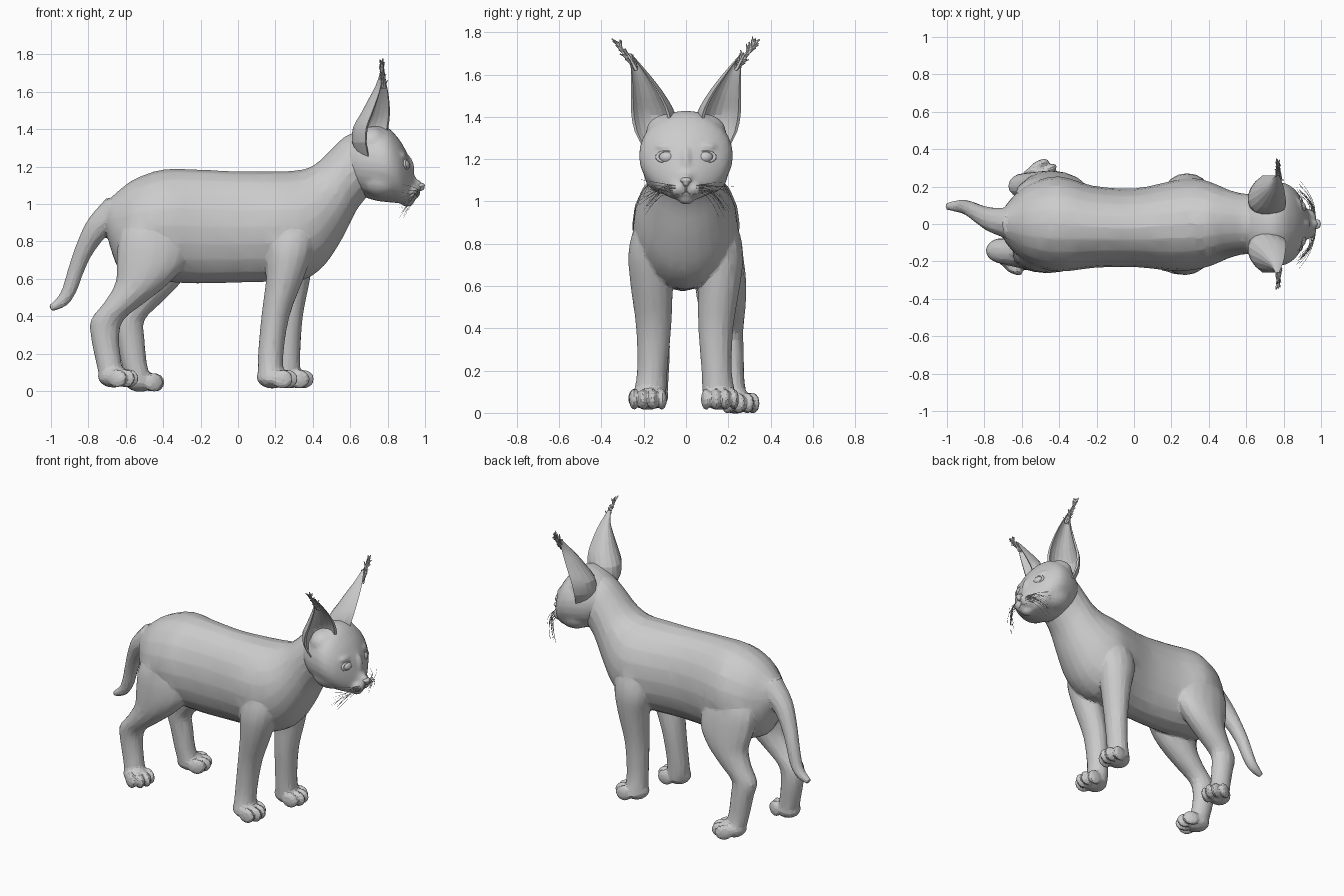
import bpy, bmesh, math, random
from mathutils import Vector, Matrix
from mathutils.bvhtree import BVHTree

if "Cube" in bpy.data.objects:
    bpy.data.objects.remove(bpy.data.objects["Cube"])

random.seed(4)


def finish(name, bm):
    bmesh.ops.recalc_face_normals(bm, faces=bm.faces)
    me = bpy.data.meshes.new(name)
    bm.to_mesh(me)
    bm.free()
    ob = bpy.data.objects.new(name, me)
    bpy.context.collection.objects.link(ob)
    return ob


def pick(*obs):
    bpy.ops.object.select_all(action='DESELECT')
    for o in obs:
        o.select_set(True)
    bpy.context.view_layer.objects.active = obs[0]


def fuse(name, obs, voxel, iterations, ratio, angle):
    """Blend overlapping parts into one skin, then reduce it to facets."""
    pick(*obs)
    if len(obs) > 1:
        bpy.ops.object.join()
    ob = bpy.context.object
    ob.name = name
    m = ob.modifiers.new("skin", 'REMESH')
    m.mode, m.voxel_size = 'VOXEL', voxel
    m = ob.modifiers.new("soften", 'SMOOTH')
    m.factor, m.iterations = .5, iterations
    ob.modifiers.new("facets", 'DECIMATE').ratio = ratio
    for m in [m.name for m in ob.modifiers]:
        bpy.ops.object.modifier_apply(modifier=m)
    bpy.ops.object.shade_smooth_by_angle(angle=math.radians(angle))
    return ob


def catmull(a, b, c, d, t):
    return 0.5 * (2 * b + (c - a) * t + (2 * a - 5 * b + 4 * c - d) * t * t
                  + (3 * b - a - 3 * c + d) * t ** 3)


def loft(name, rings, steps=3):
    """Skin closed rings of points, adding smoothly interpolated rings between."""
    fine, last = [], len(rings) - 1
    for i in range(last):
        q = [rings[max(0, min(last, i + k))] for k in (-1, 0, 1, 2)]
        for s in range(steps):
            fine.append([catmull(*p, s / steps) for p in zip(*q)])
    fine.append(rings[-1])
    bm = bmesh.new()
    vs = [[bm.verts.new(p) for p in r] for r in fine]
    n = len(vs[0])
    for r0, r1 in zip(vs, vs[1:]):
        for j in range(n):
            bm.faces.new((r0[j], r0[(j + 1) % n], r1[(j + 1) % n], r1[j]))
    bm.faces.new(vs[0])
    bm.faces.new(vs[-1])
    return finish(name, bm)


def ellipse(c, a, b, n=16):
    c, a, b = Vector(c), Vector(a), Vector(b)
    return [c + a * math.cos(2 * math.pi * k / n) + b * math.sin(2 * math.pi * k / n)
            for k in range(n)]


def section(xt, zt, xb, zb, w, y=0, n=20):
    """Upright ring from its top point, bottom point and half width."""
    return ellipse(((xt + xb) / 2, y, (zt + zb) / 2), (0, w, 0),
                   ((xt - xb) / 2, 0, (zt - zb) / 2), n)


def blobs(name, items, base=Matrix()):
    """Ellipsoids (centre, radii) joined as one object."""
    bm = bmesh.new()
    for c, r in items:
        m = base @ Matrix.Translation(c) @ Matrix.Diagonal((*r, 1))
        bmesh.ops.create_uvsphere(bm, u_segments=16, v_segments=10, radius=1, matrix=m)
    return finish(name, bm)


def strands(name, paths, radius):
    """Thin tapering hairs."""
    cu = bpy.data.curves.new(name, 'CURVE')
    cu.dimensions = '3D'
    cu.bevel_depth, cu.bevel_resolution = radius, 0
    for path in paths:
        sp = cu.splines.new('POLY')
        sp.points.add(len(path) - 1)
        for k, p in enumerate(path):
            sp.points[k].co = (*p, 1)
            sp.points[k].radius = 1 - 0.7 * k / (len(path) - 1)
    ob = bpy.data.objects.new(name, cu)
    bpy.context.collection.objects.link(ob)
    pick(ob)
    bpy.ops.object.convert(target='MESH')


# Body and neck
parts = [loft("body", [section(*s) for s in (
    (-.72, .96, -.70, .84, .05), (-.69, 1.02, -.68, .76, .10), (-.64, 1.07, -.635, .65, .155),
    (-.55, 1.135, -.55, .60, .22), (-.40, 1.185, -.40, .585, .255), (-.22, 1.185, -.22, .575, .22, -.015),
    (0, 1.175, 0, .58, .21, -.02), (.20, 1.175, .20, .585, .24, -.01), (.31, 1.18, .34, .59, .245),
    (.38, 1.195, .46, .67, .22), (.44, 1.235, .56, .82, .185), (.51, 1.305, .63, .96, .165),
    (.57, 1.36, .69, 1.04, .16), (.64, 1.39, .72, 1.08, .16))])]

# Tail
tail = [Vector(p) for p in ((-.64, 0, .97), (-.75, .02, .875), (-.82, .05, .76), (-.865, .075, .65),
                            (-.90, .09, .545), (-.94, .095, .48), (-1.003, .095, .442))]
rings = []
for i, (p, r) in enumerate(zip(tail, (.09, .068, .051, .043, .039, .033, .019))):
    t = (tail[min(i + 1, 6)] - tail[max(i - 1, 0)]).normalized()
    side = t.cross(Vector((0, 1, 0))).normalized()
    rings.append(ellipse(p, side * r, t.cross(side) * r, 12))
parts.append(loft("tail", rings))

# Legs: (x, y, z, radius x, radius y); the left ones are mirrored and step forward
FRONT = ((.29, .11, 1.0, .06, .06), (.29, .148, .88, .115, .095), (.275, .168, .75, .125, .105),
         (.25, .162, .6, .1, .1), (.20, .153, .4, .075, .083), (.175, .16, .2, .068, .072),
         (.175, .17, .1, .07, .077), (.18, .178, .055, .07, .08))
HIND = ((-.44, .11, 1.0, .10, .06), (-.45, .148, .85, .18, .1), (-.46, .158, .7, .19, .105),
        (-.51, .16, .58, .145, .095), (-.61, .155, .47, .108, .078), (-.70, .145, .38, .087, .067),
        (-.71, .14, .28, .075, .064), (-.69, .145, .15, .068, .062), (-.67, .155, .07, .07, .068))


def leg(name, table, side, dx, dy):
    rings = []
    for x, y, z, rx, ry in table:
        t = max(0, min(1, (.8 - z) / .5))
        rings.append(ellipse((x + dx * t, side * (y + dy * t), z), (rx, 0, 0), (0, ry, 0)))
    return loft(name, rings)


parts += [leg("right_front_leg", FRONT, -1, 0, 0), leg("left_front_leg", FRONT, 1, .09, -.015),
          leg("right_hind_leg", HIND, -1, 0, 0), leg("left_hind_leg", HIND, 1, .135, .07)]

# Paws with four toes each
paw_parts = [((0, 0, .06), (.086, .076, .06))]
for lat, fwd in ((-.066, .052), (-.023, .08), (.023, .08), (.066, .052)):
    paw_parts.append(((fwd, lat, .05), (.056, .024, .05)))
for x, y, z, turn in ((.185, -.18, .014, 0), (.27, .155, .014, 6), (-.665, -.16, .018, -25), (-.525, .235, -.004, 25)):
    base = Matrix.Translation((x, y, z)) @ Matrix.Rotation(math.radians(turn), 4, 'Z')
    parts.append(blobs("paw", paw_parts, base))
fuse("body_legs_paws_and_tail", parts, .0085, 6, .06, 11)

# Head with cheeks, brow, nose bridge, muzzle and chin
skull = loft("skull", [section(x, zt, x, zb, w, 0, 28) for x, zt, zb, w in (
    (.54, 1.32, 1.14, .10), (.64, 1.395, 1.055, .18), (.73, 1.43, 1.02, .216), (.80, 1.41, 1.01, .22),
    (.855, 1.355, 1.005, .19), (.89, 1.30, 1.0, .145), (.915, 1.245, 1.0, .10),
    (.935, 1.17, 1.01, .06), (.955, 1.135, 1.03, .035))])
face = [((.89, 0, 1.18), (.055, .036, .09)), ((.955, 0, 1.10), (.032, .03, .03)), ((.905, 0, 1.02), (.04, .045, .034))]
for s in (-1, 1):
    face += [((.918, s * .034, 1.062), (.058, .05, .044)), ((.77, s * .10, 1.135), (.12, .10, .10)),
             ((.862, s * .085, 1.258), (.04, .065, .024)), ((.72, s * .08, 1.33), (.09, .11, .085))]
head = fuse("head", [skull, blobs("face", face)], .009, 7, .35, 40)
tree = BVHTree.FromObject(head, bpy.context.evaluated_depsgraph_get())


def on_face(y, z):
    """Point and normal on the face, seen from the front."""
    p, n = tree.ray_cast(Vector((2, y, z)), Vector((-1, 0, 0)))[:2]
    return p, n


# Nose and mouth
nose = blobs("nose", [((.975, 0, 1.10), (.025, .028, .014)), ((.975, 0, 1.086), (.022, .015, .016))])
fuse("nose", [nose], .004, 3, .5, 40)
mouth = [[on_face(s * y, z)[0] for y, z in ((.001, 1.07), (.002, 1.048), (.02, 1.035), (.045, 1.034), (.065, 1.042))]
         for s in (-1, 1)]
strands("mouth_line", mouth, .004)

# (z, front x, y, half width, depth)
EAR = ((1.25, .73, .15, .06, .10), (1.33, .735, .158, .10, .135), (1.41, .745, .168, .108, .14),
       (1.48, .762, .183, .092, .115), (1.56, .775, .208, .061, .085), (1.63, .78, .235, .031, .05),
       (1.70, .77, .268, .008, .012))


def crescent(z, xf, cy, w, d, side):
    """Cupped ear section, open to the front and turned outward."""
    c, yaw = Vector((xf, side * cy, z)), math.radians(33)
    out = Vector((-math.sin(yaw), side * math.cos(yaw), 0))
    back = Vector((-math.cos(yaw), -side * math.sin(yaw), 0))
    arc = [math.pi * k / 10 for k in range(11)]
    return ([c + back * d * math.sin(t) + out * w * math.cos(t) for t in arc]
            + [c + back * .75 * d * math.sin(t) + out * .86 * w * math.cos(t) for t in reversed(arc)])


for side, tag in ((-1, "right"), (1, "left")):
    # Ears
    pick(loft(tag + "_ear", [crescent(*e, side) for e in EAR], 2))
    bpy.ops.object.shade_smooth_by_angle(angle=math.radians(14))

    # Ear tufts: short hairs fanning off a bent wick
    a, b = Vector((.775, side * .235, 1.62)), Vector((.768, side * .325, 1.745))
    hairs = []
    for k in range(46):
        p = a.lerp(b, random.uniform(0, 1))
        d = Vector((random.uniform(-.35, .35), side * random.uniform(-.2, 1), random.uniform(.4, 1))).normalized()
        q = p + d * random.uniform(.03, .05)
        hairs.append([p, p.lerp(q, .5) + Vector((0, 0, .004)), q])
    hairs += [[a + Vector((o, 0, 0)), a.lerp(b, .5) + Vector((o, -side * .006, .01)), b] for o in (-.01, 0, .01)]
    strands(tag + "_ear_tuft", hairs, .008)

    # Eyes and lids
    p, n = on_face(side * .094, 1.212)
    look = (n.normalized() + Vector((.8, 0, 0))).normalized()
    pick(blobs(tag + "_eye", [(p - look * .03, (.042, .042, .034))]))
    bpy.ops.object.shade_smooth()
    bpy.ops.mesh.primitive_torus_add(major_segments=24, minor_segments=8, major_radius=.042, minor_radius=.009,
                                     location=p - look * .008, rotation=look.to_track_quat('Z', 'Y').to_euler())
    lid = bpy.context.object
    lid.name, lid.scale = tag + "_eyelid", (1.05, .62, 1)
    bpy.ops.object.shade_smooth()

    # Whiskers
    whiskers = []
    for k in range(14):
        start = on_face(side * (.05 + .01 * (k % 3)), 1.075 - .011 * (k % 4))[0]
        reach, drop = random.uniform(.1, .18), random.uniform(-.03, .12)
        whiskers.append([start + Vector((-.08 * t * t, side * reach * t, .03 * t - (drop + .03) * t * t))
                         for t in (0, .25, .5, .75, 1)])
    strands(tag + "_whiskers", whiskers, .0018)
